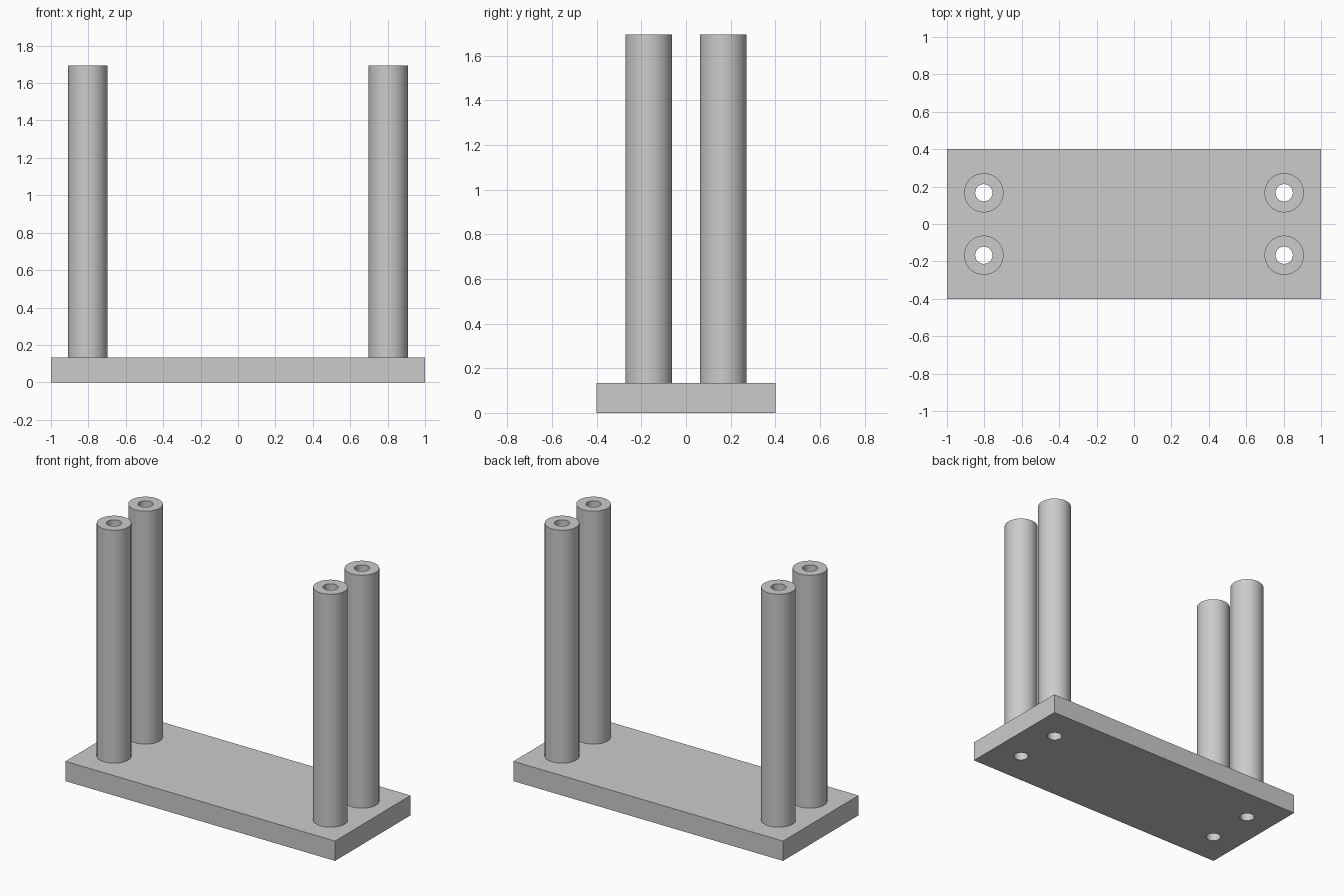
import bpy
import bmesh
from mathutils import Matrix, Vector

cube = bpy.data.objects.get("Cube")
if cube:
    bpy.data.objects.remove(cube, do_unlink=True)

PLATE_SIZE = Vector((2.0, 0.8, 0.133))
TOP = 1.695
POST_X, POST_Y = 0.803, 0.167
POST_RADIUS, BORE_RADIUS = 0.105, 0.046
SIDES = 64

grey = bpy.data.materials.new("plain_grey")
grey.use_nodes = True
colour = (0.6, 0.6, 0.6, 1)
grey.diffuse_color = colour
grey.node_tree.nodes["Principled BSDF"].inputs["Base Color"].default_value = colour


def make_object(name, bm):
    mesh = bpy.data.meshes.new(name)
    bm.to_mesh(mesh)
    bm.free()
    mesh.materials.append(grey)
    obj = bpy.data.objects.new(name, mesh)
    bpy.context.collection.objects.link(obj)
    return obj


def add_cylinder(bm, x, y, radius, bottom, top):
    bmesh.ops.create_cone(
        bm, cap_ends=True, segments=SIDES, radius1=radius, radius2=radius,
        depth=top - bottom,
        matrix=Matrix.Translation((x, y, (bottom + top) / 2)))


def cut_bores(obj, cutter):
    mod = obj.modifiers.new("bores", "BOOLEAN")
    mod.operation = "DIFFERENCE"
    mod.solver = "EXACT"
    mod.object = cutter
    bpy.ops.object.select_all(action="DESELECT")
    obj.select_set(True)
    bpy.context.view_layer.objects.active = obj
    bpy.ops.object.modifier_apply(modifier=mod.name)
    bpy.ops.object.shade_smooth_by_angle()


corners = {
    "front_right": (-POST_X, -POST_Y),
    "front_left": (POST_X, -POST_Y),
    "back_right": (-POST_X, POST_Y),
    "back_left": (POST_X, POST_Y),
}

# Bore cutter running through every post and the plate
bm = bmesh.new()
for x, y in corners.values():
    add_cylinder(bm, x, y, BORE_RADIUS, -0.1, TOP + 0.1)
cutter = make_object("bore_cutter", bm)
cutter.hide_render = True

# Base plate
bm = bmesh.new()
bmesh.ops.create_cube(bm, size=1)
bmesh.ops.scale(bm, vec=PLATE_SIZE, verts=bm.verts)
bmesh.ops.translate(bm, vec=(0, 0, PLATE_SIZE.z / 2), verts=bm.verts)
cut_bores(make_object("base_plate", bm), cutter)

# Four hollow posts
for corner, (x, y) in corners.items():
    bm = bmesh.new()
    add_cylinder(bm, x, y, POST_RADIUS, PLATE_SIZE.z, TOP)
    cut_bores(make_object(corner + "_post", bm), cutter)

bpy.data.objects.remove(cutter, do_unlink=True)
